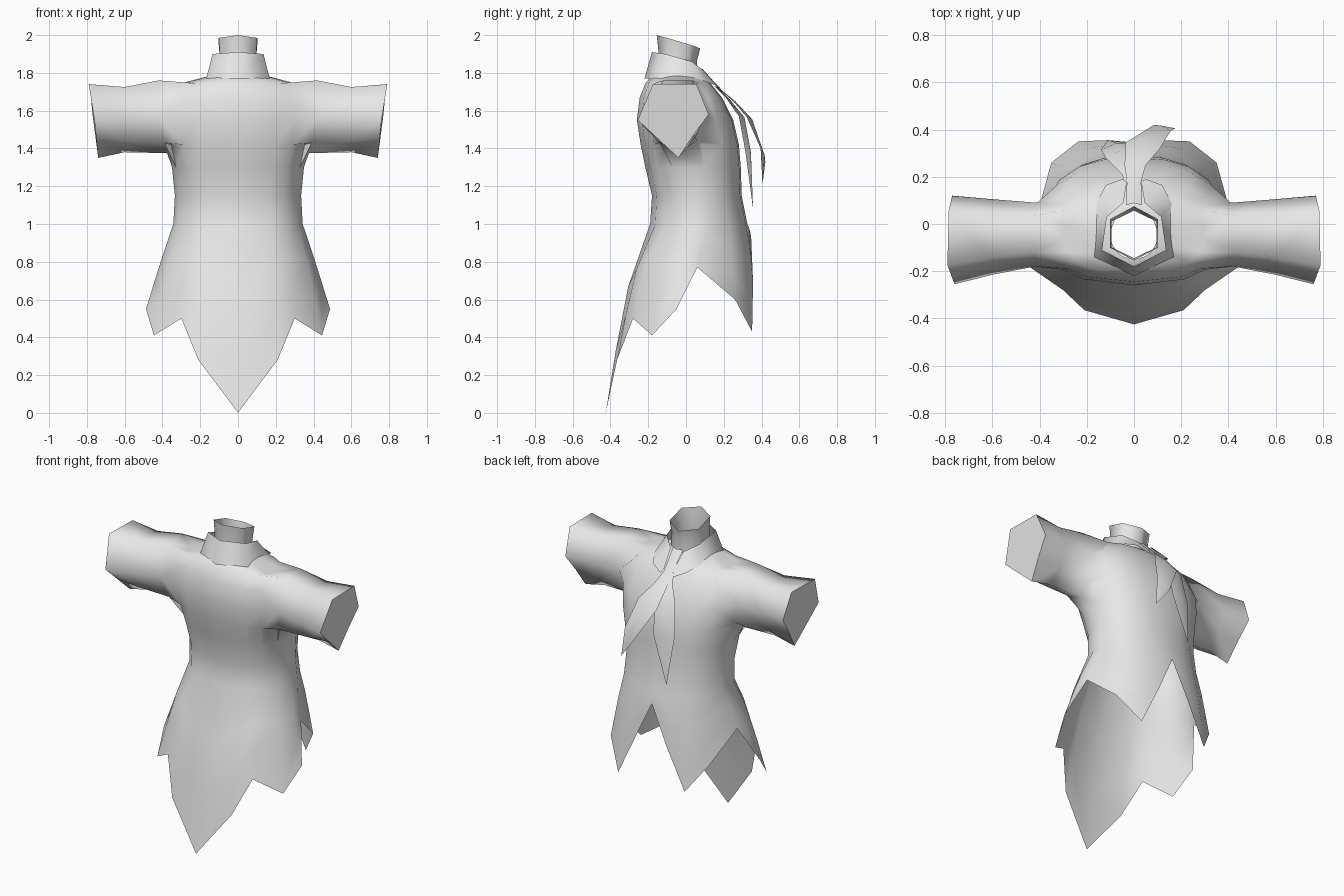
import bpy, bmesh, math

if "Cube" in bpy.data.objects:
    bpy.data.objects.remove(bpy.data.objects["Cube"])

cloth = bpy.data.materials.new("light_grey_cloth")
cloth.diffuse_color = (0.8, 0.8, 0.8, 1)
cloth.use_nodes = True
cloth.node_tree.nodes["Principled BSDF"].inputs["Base Color"].default_value = cloth.diffuse_color


def skin(bm, rings, closed=True):
    """Skin a series of equal-length rings (or open strips) with quads."""
    rows = [[bm.verts.new(p) for p in r] for r in rings]
    n = len(rows[0])
    for a, b in zip(rows, rows[1:]):
        for i in range(n if closed else n - 1):
            j = (i + 1) % n
            bm.faces.new((a[i], a[j], b[j], b[i]))
    return rows


def finish(name, bm, angle):
    bmesh.ops.remove_doubles(bm, verts=bm.verts, dist=0.0005)
    bmesh.ops.recalc_face_normals(bm, faces=bm.faces)
    me = bpy.data.meshes.new(name)
    bm.to_mesh(me)
    bm.free()
    me.materials.append(cloth)
    ob = bpy.data.objects.new(name, me)
    bpy.context.collection.objects.link(ob)
    bpy.ops.object.select_all(action='DESELECT')
    ob.select_set(True)
    bpy.context.view_layer.objects.active = ob
    bpy.ops.object.shade_smooth_by_angle(angle=math.radians(angle))


def loft(name, rings, closed=True, angle=75):
    bm = bmesh.new()
    skin(bm, rings, closed)
    finish(name, bm, angle)


def mirror_ring(half):
    """Complete a half ring that runs from front centre to back centre."""
    return half + [(-x, y, z) for x, y, z in half[-2:0:-1]]


def mirror_strip(half):
    return [(-x, y, z) for x, y, z in half[:0:-1]] + half


def zip_loops(bm, a, b):
    """Join two loops of different length, matched by angle about the arm axis."""
    def turn(v):
        return math.atan2(v.co.z - 1.57, v.co.y + .03)
    a, b = sorted(a, key=turn), sorted(b, key=turn)
    i = j = 0
    while i < len(a) or j < len(b):
        va, vb = a[i % len(a)], b[j % len(b)]
        if j == len(b) or (i < len(a) and turn(va) < turn(vb)):
            other, old, new = b[j - 1], a[i - 1], va
            i += 1
        else:
            other, old, new = a[i - 1], b[j - 1], vb
            j += 1
        bm.faces.new((other, old, new))


# Tunic: ragged hem, flared skirt, waist, chest and neck opening
hem = [(0, -.425, 0), (.21, -.365, .28), (.30, -.28, .50), (.445, -.18, .41),
       (.487, -.05, .55), (.405, .06, .77), (.35, .26, .60), (.235, .35, .43),
       (.11, .355, .69), (0, .345, .93)]
angles = [math.radians(a) for a in (0, 28, 46, 68, 86, 100, 126, 146, 164, 180)]


def body_ring(z, hw, front, back, square=1.0):
    """Rounded section; a lower square value gives fuller corners."""
    mid, depth = (front + back) / 2, (back - front) / 2

    def soft(v):
        return math.copysign(abs(v) ** square, v) if abs(v) > 1e-6 else 0
    return [(hw * soft(math.sin(a)), mid - depth * soft(math.cos(a)), z) for a in angles]


waist = body_ring(1.0, .343, -.19, .325, .93)


def skirt_ring(t):
    return [(a[0] + (b[0] - a[0]) * t ** .95, a[1] + (b[1] - a[1]) * t ** .64,
             a[2] + (b[2] - a[2]) * t) for a, b in zip(waist, hem)]


halves = [hem, skirt_ring(.67), skirt_ring(.33), waist]
halves += [body_ring(*r) for r in (
    (1.15, .335, -.18, .295, .9), (1.30, .35, -.215, .29, .85), (1.42, .375, -.24, .28, .82),
    (1.55, .395, -.26, .25, .82), (1.67, .37, -.245, .19, .82), (1.745, .30, -.215, .13, .85),
    (1.785, .15, -.18, .08), (1.79, .10, -.15, .06))]
bm = bmesh.new()
rows = skin(bm, [mirror_ring(h) for h in halves])

# Armholes: rectangular openings with a narrower armpit below
ring_size = len(rows[0])
opening = [(5, 3, 5), (6, 2, 6), (7, 2, 6), (8, 2, 6)]   # row, first column, last column

# Sleeves: round at the shoulder, five-cornered and closed at the cuff
sleeve = [
    [(.42, -.12, 1.76), (.42, .035, 1.76), (.41, .09, 1.58), (.39, .06, 1.44),
     (.375, -.04, 1.375), (.39, -.14, 1.43), (.42, -.18, 1.56)],
    [(.60, -.14, 1.725), (.60, .045, 1.725), (.60, .105, 1.58), (.60, .05, 1.46),
     (.60, -.04, 1.38), (.60, -.15, 1.44), (.60, -.215, 1.55)],
    [(.79, -.175, 1.74), (.785, .055, 1.74), (.77, .12, 1.58), (.755, .035, 1.465),
     (.74, -.04, 1.35), (.75, -.148, 1.45), (.76, -.255, 1.55)]]
for s in (1, -1):
    faces = set()
    for r, first, last in opening:
        for c in range(first, last):
            i, j = [(k * s) % ring_size for k in (c, c + 1)]
            corners = {rows[r][i], rows[r][j], rows[r + 1][i], rows[r + 1][j]}
            faces |= {f for f in rows[r][i].link_faces if set(f.verts) == corners}
    rim = {v for f in faces for e in f.edges for v in e.verts
           if any(g not in faces for g in e.link_faces)}
    bmesh.ops.delete(bm, geom=list(faces), context='FACES')
    tube = skin(bm, [[(s * x, y, z) for x, y, z in r] for r in sleeve])
    bm.faces.new(tube[-1])
    zip_loops(bm, list(rim), tube[0])
finish("tunic_with_sleeves", bm, 77)

# Neck band: tilted six-sided tube
neck = [[(0, -.15, 1.785), (.10, -.10, 1.785), (.10, .01, 1.785), (0, .06, 1.785)],
        [(0, -.145, 1.91), (.096, -.098, 1.90), (.096, .01, 1.875), (0, .057, 1.86)],
        [(0, -.155, 2.0), (.102, -.10, 1.985), (.102, .02, 1.95), (0, .075, 1.93)]]
loft("neck_band", [mirror_ring(h) for h in neck])

# Scarf collar: wraps the neck, its ends meeting low at the back
collar = [[(0, -.22, 1.77), (.168, -.14, 1.77), (.158, .09, 1.76), (.12, .165, 1.73), (.05, .19, 1.695)],
          [(0, -.18, 1.91), (.135, -.11, 1.90), (.115, .03, 1.86), (.045, .09, 1.815), (.03, .18, 1.72)]]
loft("scarf_collar", [mirror_strip(h) for h in collar], closed=False)

# Scarf tails: two pointed ribbons hanging from the knot, given as left and right edges
tails = {
    "long": ([(-.035, .15, 1.73), (-.05, .21, 1.67), (-.12, .28, 1.57), (-.14, .315, 1.38), (-.11, .355, 1.08)],
             [(.01, .17, 1.72), (0, .24, 1.65), (0, .31, 1.56), (-.005, .34, 1.38), (-.11, .355, 1.08)]),
    "short": ([(-.035, .08, 1.82), (-.03, .18, 1.71), (-.04, .25, 1.65), (-.035, .345, 1.54),
               (.085, .42, 1.33), (.175, .405, 1.21)],
              [(.035, .08, 1.82), (.03, .18, 1.71), (.05, .25, 1.65), (.11, .32, 1.57),
               (.155, .395, 1.40), (.175, .405, 1.21)])}
for kind, (left, right) in tails.items():
    strip = []
    for l, r in zip(left, right):
        m = [(a + b) / 2 for a, b in zip(l, r)]
        bulge = .12 * (r[0] - l[0])
        strip.append([l, (m[0], m[1] + bulge, m[2]), r])
    loft(kind + "_scarf_tail", strip, closed=False)
